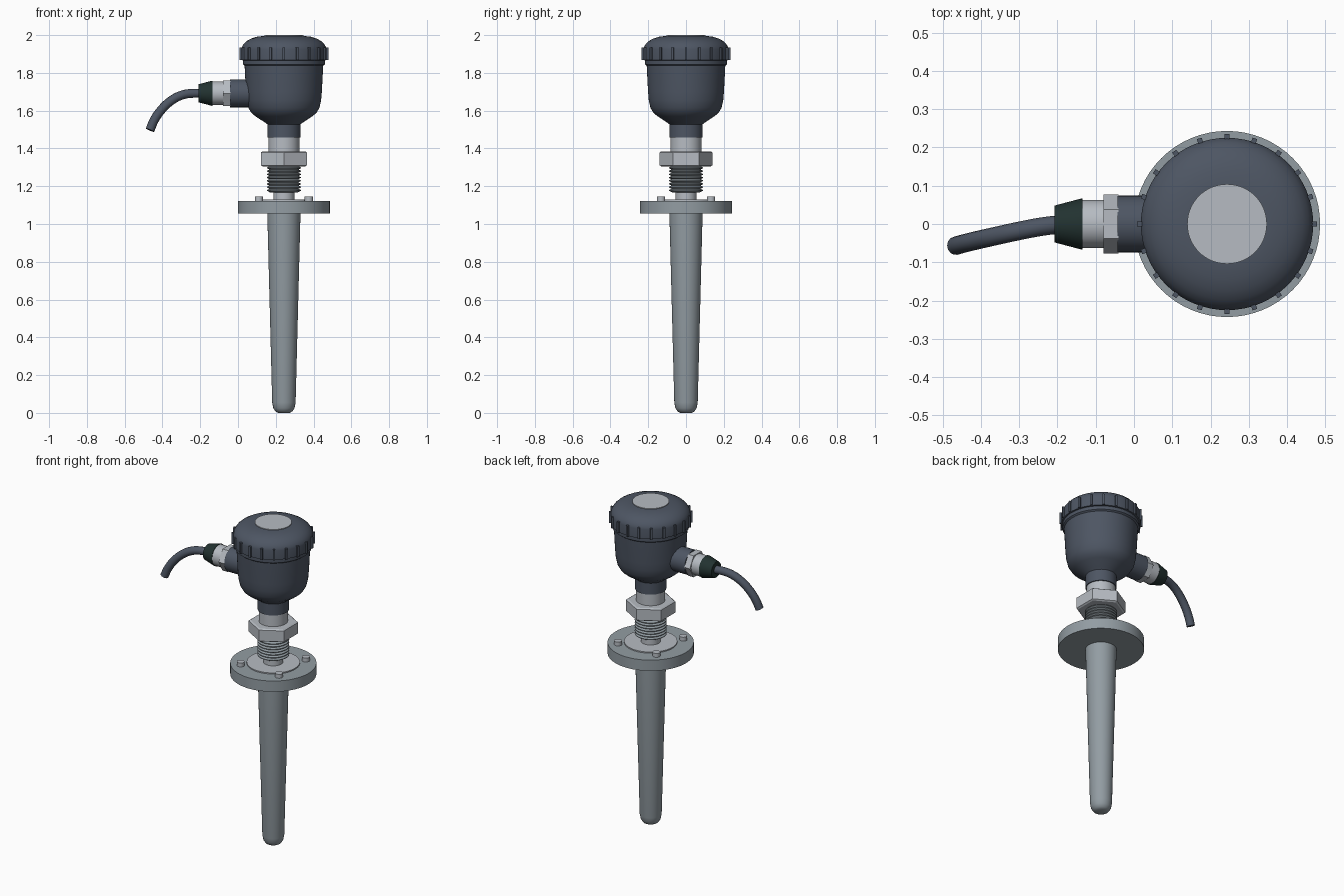
import bpy, bmesh, math
from mathutils import Vector, Matrix

if "Cube" in bpy.data.objects:
    bpy.data.objects.remove(bpy.data.objects["Cube"])

CX = 0.243      # x of the main vertical axis
GZ = 1.692      # height of the cable gland axis


def material(name, rgb):
    m = bpy.data.materials.new(name)
    m.diffuse_color = (*rgb, 1)
    m.use_nodes = True
    m.node_tree.nodes["Principled BSDF"].inputs["Base Color"].default_value = m.diffuse_color
    return m


SLATE = material("slate housing", (0.075, 0.092, 0.125))
STEEL = material("grey steel", (0.29, 0.335, 0.365))
SILVER = material("pale silver", (0.47, 0.50, 0.54))
GREEN = material("dark green rubber", (0.016, 0.032, 0.030))

UPRIGHT = Matrix.Translation((CX, 0, 0))
# gland frame: local z runs along -x
SIDEWAYS = Matrix.Translation((0, 0, GZ)) @ Matrix.Rotation(-math.pi / 2, 4, 'Y')


def finish(name, bm, mat, frame=None, angle=30):
    if frame is not None:
        bm.transform(frame)
    bmesh.ops.recalc_face_normals(bm, faces=bm.faces)
    me = bpy.data.meshes.new(name)
    bm.to_mesh(me)
    bm.free()
    me.materials.append(mat)
    ob = bpy.data.objects.new(name, me)
    bpy.context.collection.objects.link(ob)
    bpy.context.view_layer.objects.active = ob
    ob.select_set(True)
    bpy.ops.object.shade_smooth_by_angle(angle=math.radians(angle))
    ob.select_set(False)
    return ob


def lathe(name, profile, mat, frame=UPRIGHT, sides=64, turn=0.0, angle=30):
    """Revolve (radius, height) points around local z and cap both ends."""
    bm = bmesh.new()
    rings = []
    for r, z in profile:
        rings.append([bm.verts.new((r * math.cos(turn + math.tau * i / sides),
                                    r * math.sin(turn + math.tau * i / sides), z))
                      for i in range(sides)])
    for a, b in zip(rings, rings[1:]):
        for i in range(sides):
            j = (i + 1) % sides
            bm.faces.new((a[i], a[j], b[j], b[i]))
    bm.faces.new(rings[0])
    bm.faces.new(rings[-1])
    return finish(name, bm, mat, frame, angle)


# Tapered probe with a rounded tip
lathe("probe", [(0.030, 0.0), (0.045, 0.008), (0.056, 0.025), (0.062, 0.055),
                (0.088, 1.06)], STEEL)

# Mounting flange, raised face and four bolts
lathe("flange", [(0.243, 1.055), (0.243, 1.122)], STEEL)
lathe("flange_raised_face", [(0.150, 1.115), (0.150, 1.129)], SILVER)
for k in range(4):
    a = math.pi / 4 + k * math.pi / 2
    place = Matrix.Translation((CX + 0.187 * math.cos(a), 0.187 * math.sin(a), 0))
    lathe("flange_bolt", [(0.022, 1.11), (0.022, 1.146)], SILVER, place, 24)

# Stub, threaded section, hex nut and upper neck
lathe("stub", [(0.056, 1.12), (0.056, 1.19)], SILVER, sides=48)
thread = [(0.075, 1.168)]
for k in range(8):
    z = 1.170 + k * 0.017
    thread += [(0.078, z), (0.090, z + 0.006), (0.090, z + 0.010), (0.078, z + 0.016)]
lathe("thread", thread, STEEL, sides=48)
lathe("hex_nut", [(0.130, 1.305), (0.140, 1.311), (0.140, 1.379), (0.130, 1.385)],
      SILVER, sides=6, turn=math.pi / 6, angle=20)
lathe("upper_neck", [(0.082, 1.38), (0.082, 1.46)], SILVER, sides=48)

# Bowl shaped housing
lathe("housing", [(0.088, 1.457), (0.088, 1.528), (0.100, 1.537), (0.150, 1.570),
                  (0.172, 1.588), (0.188, 1.615), (0.197, 1.655), (0.201, 1.70),
                  (0.208, 1.838), (0.217, 1.845), (0.217, 1.875)], SLATE)

# Screw lid with grip ribs and a round plate on top
lathe("lid", [(0.212, 1.865), (0.225, 1.868), (0.225, 1.925), (0.222, 1.938),
              (0.213, 1.953), (0.198, 1.968), (0.175, 1.981), (0.145, 1.991),
              (0.104, 1.996)], SLATE)
lathe("lid_plate", [(0.104, 1.992), (0.104, 2.0)], SILVER)
bm = bmesh.new()
for k in range(20):
    m = (Matrix.Rotation(math.tau * k / 20, 4, 'Z') @ Matrix.Translation((0.225, 0, 1.901))
         @ Matrix.Diagonal((0.020, 0.013, 0.068, 1)))
    bmesh.ops.create_cube(bm, size=1, matrix=m)
finish("lid_grip_ribs", bm, SLATE, UPRIGHT)

# Cable gland, built outwards from the housing
lathe("gland_boss", [(0.074, -0.10), (0.074, 0.043)], SLATE, SIDEWAYS, 48)
lathe("gland_hex", [(0.077, 0.041), (0.077, 0.080)], SILVER, SIDEWAYS, 6,
      math.pi / 2, 20)
lathe("gland_collar", [(0.063, 0.078), (0.063, 0.136)], SILVER, SIDEWAYS, 48)
lathe("gland_boot", [(0.066, 0.134), (0.066, 0.140), (0.048, 0.208)], GREEN, SIDEWAYS, 48)

# Drooping cable swept along a smooth curve
path = [(-0.18, 0.0, 1.69), (-0.235, -0.006, 1.692), (-0.295, -0.017, 1.683),
        (-0.355, -0.030, 1.652), (-0.408, -0.042, 1.602), (-0.445, -0.051, 1.547),
        (-0.466, -0.057, 1.497)]
curve = bpy.data.curves.new("cable_path", 'CURVE')
curve.dimensions = '3D'
curve.bevel_depth = 0.024
curve.bevel_resolution = 5
curve.use_fill_caps = True
curve.resolution_u = 6
spline = curve.splines.new('BEZIER')
spline.bezier_points.add(len(path) - 1)
for p, co in zip(spline.bezier_points, path):
    p.co = Vector(co)
    p.handle_left_type = p.handle_right_type = 'AUTO'
curve.materials.append(SLATE)
cable = bpy.data.objects.new("cable", curve)
bpy.context.collection.objects.link(cable)
cable.select_set(True)
bpy.context.view_layer.objects.active = cable
bpy.ops.object.convert(target='MESH')
bpy.ops.object.shade_smooth_by_angle(angle=math.radians(40))
